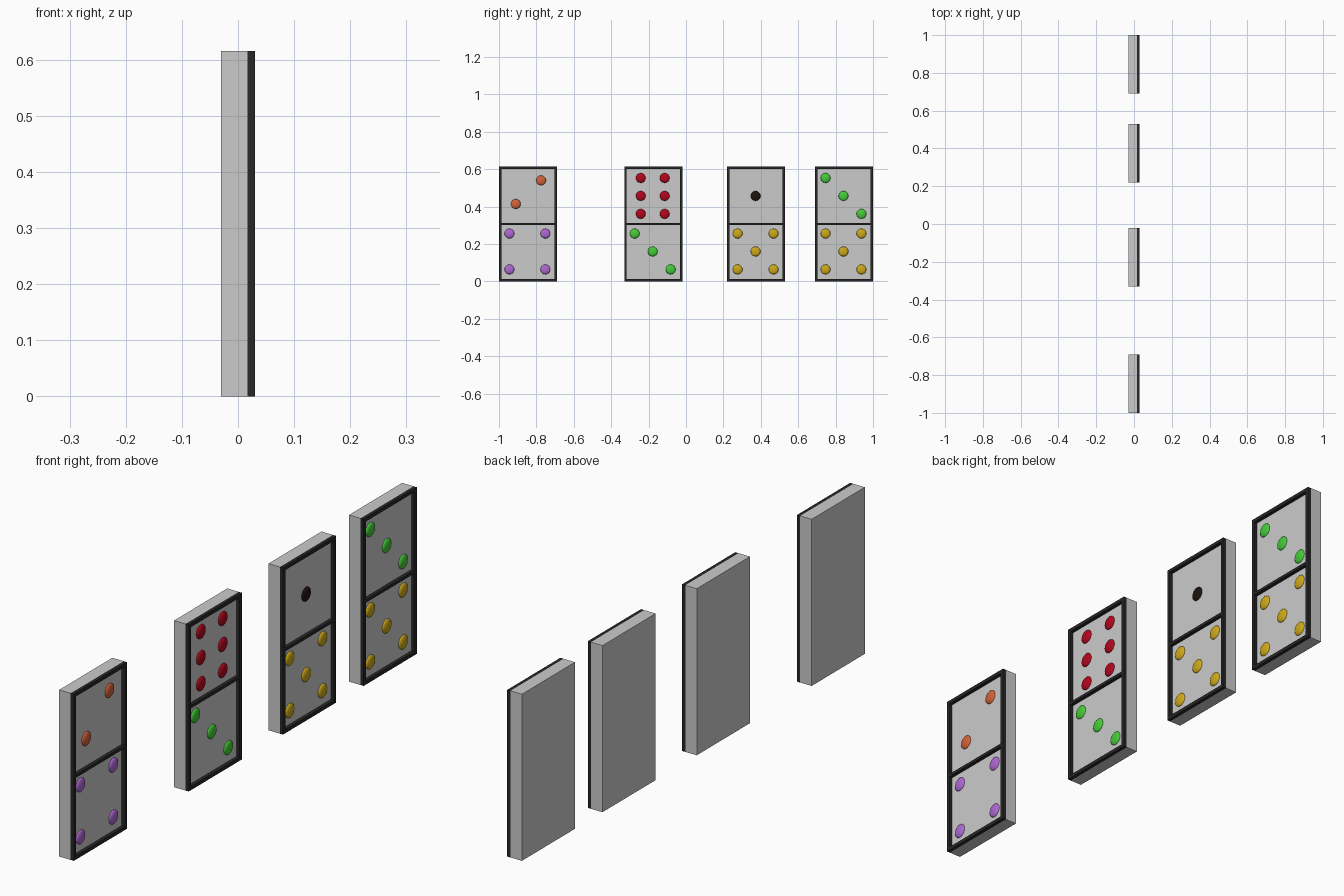
import bpy, bmesh, math
from mathutils import Matrix

if "Cube" in bpy.data.objects:
    bpy.data.objects.remove(bpy.data.objects["Cube"])

W, H = 0.31, 0.615            # tile width and height
BACK, PANEL, FRONT = -0.03, 0.017, 0.03
RIM, BAR = 0.013, 0.011       # rim and divider widths
LOW, HIGH = 0.160, 0.457      # centres of the two halves


def material(name, rgb):
    m = bpy.data.materials.new(name)
    m.diffuse_color = (*rgb, 1)
    m.use_nodes = True
    m.node_tree.nodes["Principled BSDF"].inputs["Base Color"].default_value = m.diffuse_color
    return m


COLOURS = {
    "black": material("black", (0.012, 0.006, 0.005)),
    "orange": material("orange", (0.65, 0.12, 0.04)),
    "green": material("green", (0.06, 0.60, 0.04)),
    "purple": material("purple", (0.42, 0.14, 0.65)),
    "yellow": material("yellow", (0.62, 0.40, 0.01)),
    "red": material("red", (0.45, 0.002, 0.012)),
}
FRAME = material("frame_black", (0.02, 0.02, 0.02))


def finish(name, bm, y, mat=None, smooth=False):
    bmesh.ops.recalc_face_normals(bm, faces=bm.faces)
    for f in bm.faces:
        f.smooth = smooth
    me = bpy.data.meshes.new(name)
    bm.to_mesh(me)
    bm.free()
    ob = bpy.data.objects.new(name, me)
    ob.location.y = y
    if mat:
        me.materials.append(mat)
    bpy.context.collection.objects.link(ob)


def tile_body(name, y):
    bm = bmesh.new()
    bmesh.ops.create_cube(bm, size=1, matrix=Matrix.Translation(
        ((BACK + PANEL) / 2, 0, H / 2)) @ Matrix.Diagonal((PANEL - BACK, W, H, 1)))
    finish(name, bm, y)


# Raised rim with a divider: a 3 x 5 grid with two cells left open
def tile_frame(name, y):
    bm = bmesh.new()
    ys = [-W / 2, -W / 2 + RIM, W / 2 - RIM, W / 2]
    zs = [0, RIM, (H - BAR) / 2, (H + BAR) / 2, H - RIM, H]
    v = [[bm.verts.new((PANEL, a, b)) for a in ys] for b in zs]
    for r in range(5):
        for c in range(3):
            if c == 1 and r in (1, 3):
                continue
            bm.faces.new((v[r][c], v[r][c + 1], v[r + 1][c + 1], v[r + 1][c]))
    ext = bmesh.ops.extrude_face_region(bm, geom=bm.faces[:], use_keep_orig=True)
    bmesh.ops.translate(bm, vec=(FRONT - PANEL, 0, 0),
                        verts=[g for g in ext["geom"] if isinstance(g, bmesh.types.BMVert)])
    finish(name, bm, y, FRAME)


# Flattened round dots on the panel
def pips(name, y, points, zc, colour):
    bm = bmesh.new()
    for py, pz in points:
        bmesh.ops.create_uvsphere(
            bm, u_segments=24, v_segments=12, radius=1,
            matrix=Matrix.Translation((PANEL, py - 0.003, zc + pz))
            @ Matrix.Diagonal((0.009, 0.026, 0.026, 1))
            @ Matrix.Rotation(math.pi / 2, 4, "Y"))
    finish(name, bm, y, COLOURS[colour], True)


S = 0.096
CORNERS = [(a, b) for a in (-S, S) for b in (-S, S)]
PATTERN = {
    1: ([(0, 0)], "black"),
    2: ([(-0.062, -0.043), (0.073, 0.083)], "orange"),
    3: ([(-S, S), (0, 0), (S, -S)], "green"),
    4: (CORNERS, "purple"),
    5: (CORNERS + [(0, 0)], "yellow"),
    6: ([(a, b) for a in (-0.064, 0.064) for b in (-S, 0, S)], "red"),
}

# Four standing tiles: position, top count, bottom count
for i, (y, top, bottom) in enumerate(
        [(-0.845, 2, 4), (-0.175, 6, 3), (0.375, 1, 5), (0.845, 3, 5)], 1):
    tile_body(f"tile_{i}_body", y)
    tile_frame(f"tile_{i}_frame", y)
    for half, n, zc in (("top", top, HIGH), ("bottom", bottom, LOW)):
        pips(f"tile_{i}_{half}_pips", y, PATTERN[n][0], zc, PATTERN[n][1])
